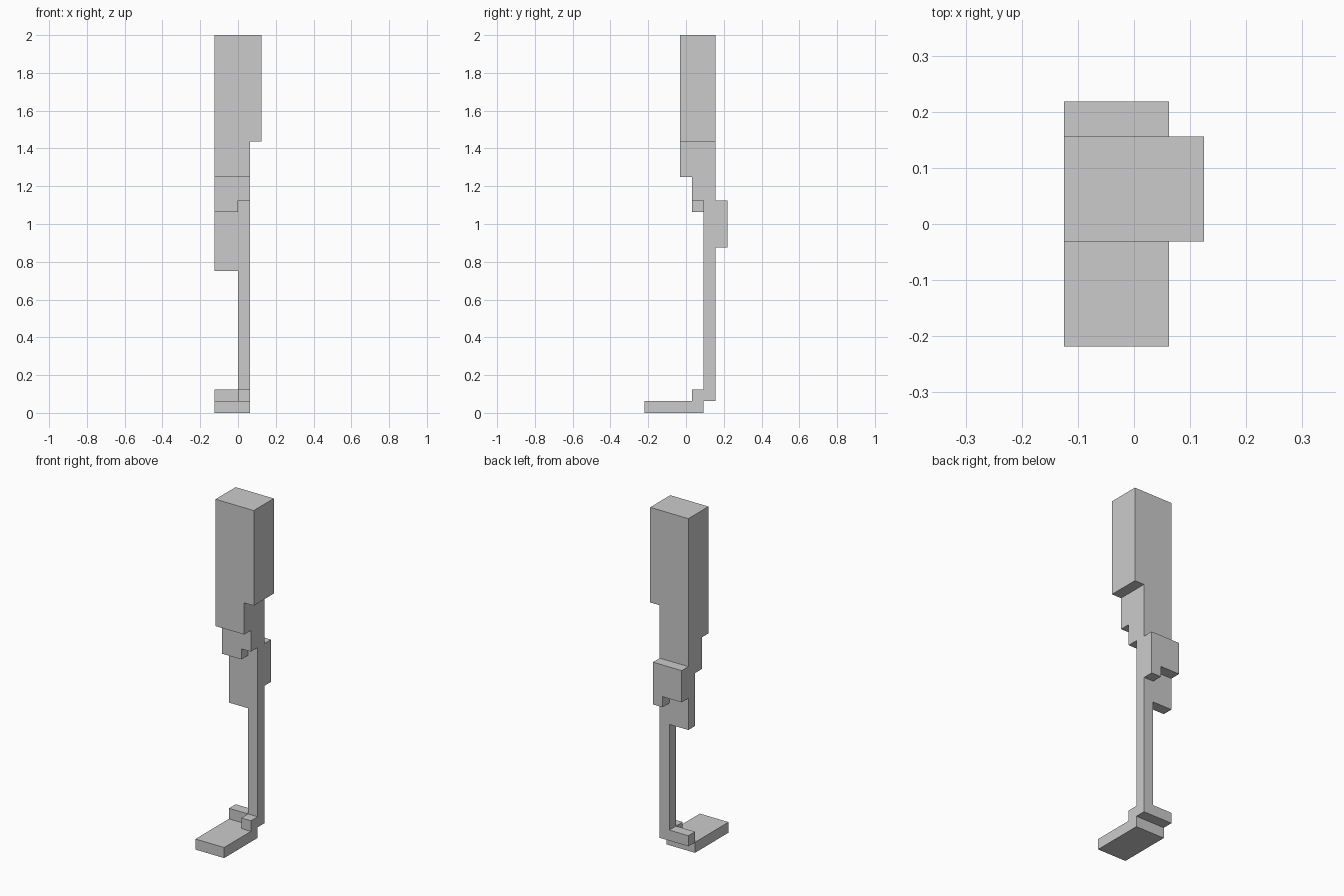
import bpy, bmesh
from itertools import product
from mathutils import Vector

if "Cube" in bpy.data.objects:
    bpy.data.objects.remove(bpy.data.objects["Cube"])

U = 0.0625                                  # one block
ORIGIN = Vector((-2, -3.5, 0))              # grid corner, in blocks

# Each part is a few boxes in block units: x0, x1, y0, y1, z0, z1
PARTS = {
    # wide upper block and the narrower step under it
    "thigh": [(0, 4, 3, 6, 23, 32), (0, 3, 3, 6, 20, 23)],
    # stepped kneecap on the front
    "knee": [(0, 2, 4, 5, 17, 20), (2, 3, 4, 5, 18, 20)],
    # plate behind the knee and the thin post down to the ankle
    "shin": [(0, 2, 5, 6, 12, 20), (2, 3, 5, 6, 1, 20)],
    # notched block on the back
    "calf": [(0, 3, 6, 7, 15, 18), (2, 3, 6, 7, 14, 15)],
    "heel": [(0, 2, 5, 6, 1, 2)],
    "ankle": [(2, 3, 4, 5, 1, 2)],
    "foot": [(0, 3, 0, 5, 0, 1)],
}


def cells(boxes):
    """All unit blocks filled by the boxes."""
    return {c for a, b, d, e, f, g in boxes
            for c in product(range(a, b), range(d, e), range(f, g))}


def build(name, part, solid):
    """Skin a part's blocks, leaving out faces buried inside the leg."""
    bm = bmesh.new()
    for cell in part:
        for axis, side in product(range(3), (0, 1)):
            near = list(cell)
            near[axis] += 2 * side - 1
            if tuple(near) in solid:
                continue
            u, v = (axis + 1) % 3, (axis + 2) % 3
            quad = []
            for du, dv in ((0, 0), (1, 0), (1, 1), (0, 1)):
                p = Vector(cell)
                p[axis] += side
                p[u] += du
                p[v] += dv
                quad.append(bm.verts.new((p + ORIGIN) * U))
            bm.faces.new(quad if side else quad[::-1])
    bmesh.ops.remove_doubles(bm, verts=bm.verts[:], dist=1e-4)
    bmesh.ops.dissolve_limit(bm, angle_limit=0.01,
                             verts=bm.verts[:], edges=bm.edges[:])
    mesh = bpy.data.meshes.new(name)
    bm.to_mesh(mesh)
    bm.free()
    bpy.context.collection.objects.link(bpy.data.objects.new(name, mesh))


filled = {name: cells(boxes) for name, boxes in PARTS.items()}
solid = set().union(*filled.values())
for name, part in filled.items():
    build(name, part, solid)
